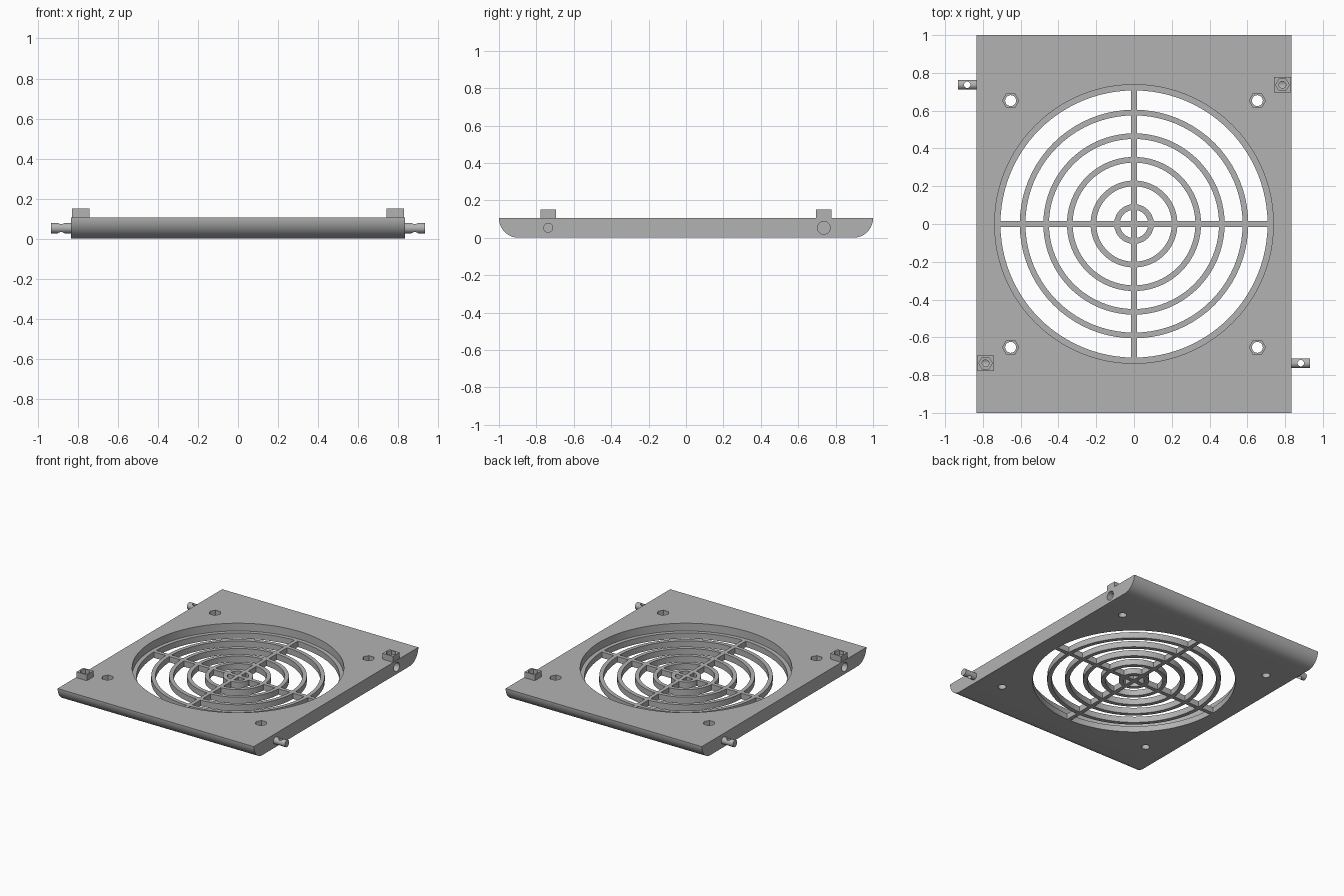
import bpy, bmesh, math
from mathutils import Matrix

if "Cube" in bpy.data.objects:
    bpy.data.objects.remove(bpy.data.objects["Cube"])

T = 0.105          # plate thickness
LEDGE = 0.045      # top of the grille and of the recess ledge
HX = 0.835         # half width

grey = bpy.data.materials.new("grey plastic")
grey.diffuse_color = (0.45, 0.45, 0.45, 1)
grey.use_nodes = True
grey.node_tree.nodes["Principled BSDF"].inputs["Base Color"].default_value = grey.diffuse_color


def finish(name, bm):
    bmesh.ops.recalc_face_normals(bm, faces=bm.faces)
    me = bpy.data.meshes.new(name)
    bm.to_mesh(me)
    bm.free()
    me.materials.append(grey)
    ob = bpy.data.objects.new(name, me)
    bpy.context.collection.objects.link(ob)
    return ob


def box(name, x0, x1, y0, y1, z0, z1):
    bm = bmesh.new()
    bmesh.ops.create_cube(bm, size=1)
    for v in bm.verts:
        v.co = ((x0 + x1) / 2 + v.co.x * (x1 - x0),
                (y0 + y1) / 2 + v.co.y * (y1 - y0),
                (z0 + z1) / 2 + v.co.z * (z1 - z0))
    return finish(name, bm)


def rod(name, r, x, y, z0, z1, n=32):
    """Vertical cylinder or prism."""
    bm = bmesh.new()
    bmesh.ops.create_cone(bm, cap_ends=True, segments=n, radius1=r, radius2=r, depth=z1 - z0,
                          matrix=Matrix.Translation((x, y, (z0 + z1) / 2)))
    return finish(name, bm)


def rod_x(name, r, x0, x1, y, z, n=32):
    """Cylinder lying along x."""
    bm = bmesh.new()
    m = Matrix.Translation(((x0 + x1) / 2, y, z)) @ Matrix.Rotation(math.pi / 2, 4, 'Y')
    bmesh.ops.create_cone(bm, cap_ends=True, segments=n, radius1=r, radius2=r,
                          depth=abs(x1 - x0), matrix=m)
    return finish(name, bm)


def combine(ob, other, op):
    """Apply a boolean and remove the second object."""
    mod = ob.modifiers.new(op, 'BOOLEAN')
    mod.operation, mod.solver, mod.object = op, 'EXACT', other
    dg = bpy.context.evaluated_depsgraph_get()
    me = bpy.data.meshes.new_from_object(ob.evaluated_get(dg))
    ob.modifiers.clear()
    ob.data = me
    bpy.data.objects.remove(other)


def cut(ob, other):
    combine(ob, other, 'DIFFERENCE')


# Plate: profile with rounded lower edges, extruded along x
R = 0.105
prof = [(-1, T), (1, T)]
for i in range(1, 17):
    a = math.pi / 2 * i / 16
    prof.append((1 - R + R * math.cos(a), T - R * math.sin(a)))
prof += [(-y, z) for y, z in reversed(prof[2:])]
bm = bmesh.new()
f = bm.faces.new([bm.verts.new((-HX, y, z)) for y, z in prof])
ext = bmesh.ops.extrude_face_region(bm, geom=[f])
bmesh.ops.translate(bm, vec=(2 * HX, 0, 0),
                    verts=[v for v in ext["geom"] if isinstance(v, bmesh.types.BMVert)])
plate = finish("grille_plate", bm)

# Fan opening: wide recess over a slightly smaller through hole
cut(plate, rod("recess", 0.738, 0, 0, LEDGE, 0.3, 96))
cut(plate, rod("opening", 0.707, 0, 0, -0.1, 0.3, 96))

# Corner screw holes with hexagonal nut pockets
for sx in (-1, 1):
    for sy in (-1, 1):
        x, y = sx * 0.653, sy * 0.653
        pocket = rod("nut_pocket", 0.043, 0, 0, 0.05, 0.3, 6)
        pocket.data.transform(Matrix.Translation((x, y, 0)) @ Matrix.Rotation(math.pi / 6, 4, 'Z'))
        cut(plate, pocket)
        cut(plate, rod("screw_hole", 0.029, x, y, -0.1, 0.3, 24))

# Grille: cross bars and concentric rings
grille = box("grille", -0.715, 0.715, -0.015, 0.015, 0, LEDGE)
combine(grille, box("bar", -0.015, 0.015, -0.715, 0.715, 0, LEDGE), 'UNION')
for i in range(5):
    r = 0.105 + 0.125 * i
    ring = rod("ring", r, 0, 0, 0, LEDGE, 80)
    cut(ring, rod("ring_hole", r - 0.03, 0, 0, -0.1, 0.3, 80))
    combine(grille, ring, 'UNION')
combine(plate, grille, 'UNION')

# Hinge sockets with raised nut blocks, and hinge pins on the opposite corners
Y = 0.737
for s in (1, -1):
    xs = sorted((s * 0.742, s * 0.83))
    combine(plate, box("block", *xs, s * Y - 0.041, s * Y + 0.041, 0.06, 0.15), 'UNION')
    cut(plate, rod_x("socket", 0.034, s * 0.73, s * 0.9, s * Y, 0.053))
    pocket = rod("nut_pocket", 0.036, 0, 0, 0.115, 0.3, 6)
    pocket.data.transform(Matrix.Translation((s * 0.786, s * Y, 0)) @ Matrix.Rotation(math.pi / 6, 4, 'Z'))
    cut(plate, pocket)
    cut(plate, rod("bolt_hole", 0.018, s * 0.786, s * Y, 0.053, 0.3, 24))

    pin = rod_x("hinge_pin_" + ("right" if s > 0 else "left"), 0.026,
                s * 0.8, s * 0.933, -s * Y, 0.053)
    cut(pin, rod("pin_hole", 0.017, s * 0.883, -s * Y, -0.1, 0.3, 24))

# Smooth curved walls, keep edges sharp
for ob in bpy.context.scene.objects:
    bpy.ops.object.select_all(action='DESELECT')
    ob.select_set(True)
    bpy.context.view_layer.objects.active = ob
    bpy.ops.object.shade_smooth_by_angle(angle=math.radians(30))
